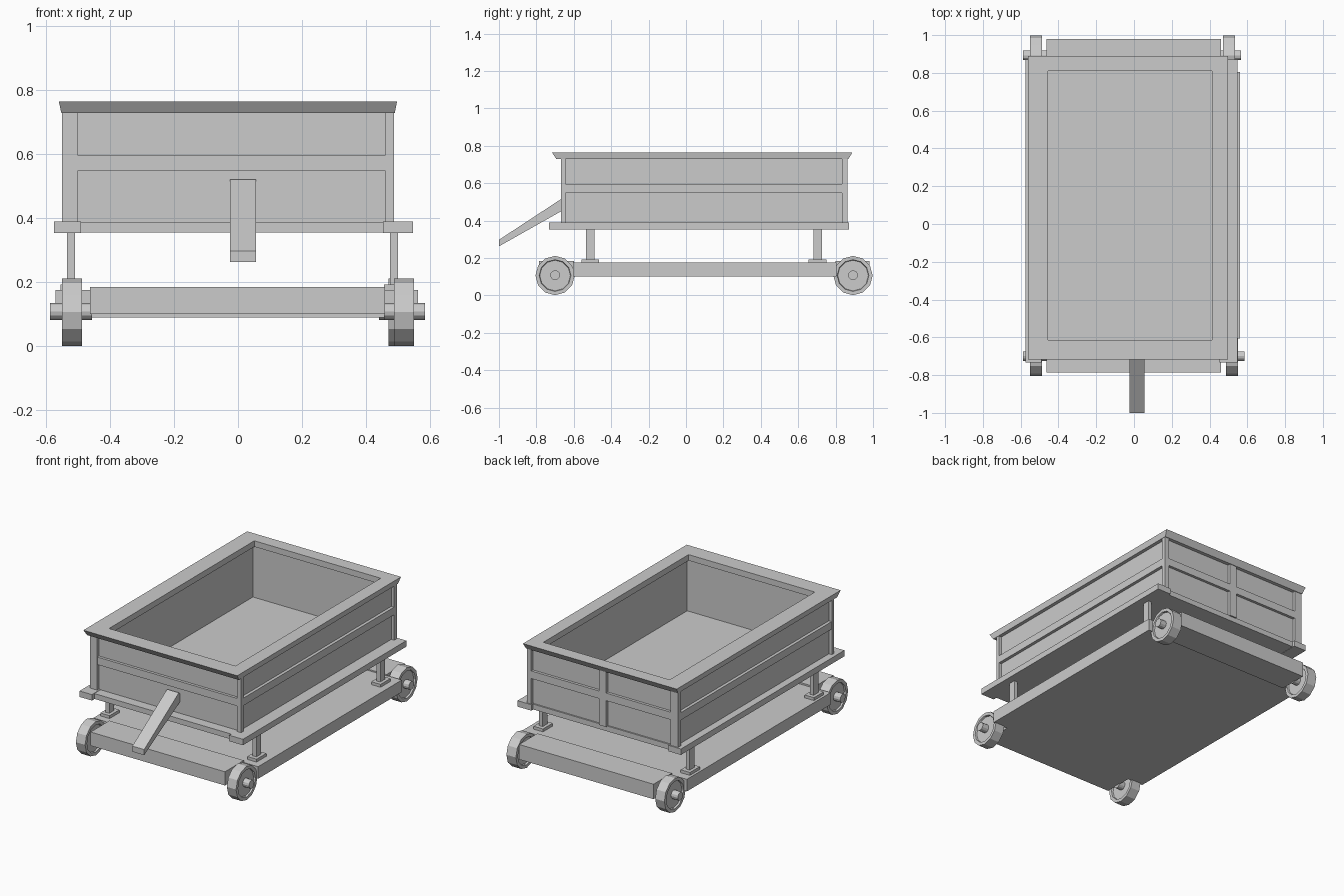
import bpy, bmesh, math
from mathutils import Matrix

if "Cube" in bpy.data.objects:
    bpy.data.objects.remove(bpy.data.objects["Cube"])


def finish(name, bm):
    bmesh.ops.recalc_face_normals(bm, faces=bm.faces)
    me = bpy.data.meshes.new(name)
    bm.to_mesh(me)
    bm.free()
    ob = bpy.data.objects.new(name, me)
    bpy.context.collection.objects.link(ob)
    return ob


def box(name, x, y, z):
    bm = bmesh.new()
    bmesh.ops.create_cube(bm, size=1)
    for v in bm.verts:
        for i, (a, b) in enumerate((x, y, z)):
            v.co[i] = b if v.co[i] > 0 else a
    return finish(name, bm)


def lathe(name, profile, sides, loc):
    """Closed (x, radius) profile spun about the x axis."""
    bm = bmesh.new()
    rings = []
    for i in range(sides):
        a = 2 * math.pi * i / sides
        rings.append([bm.verts.new((px, r * math.sin(a), r * math.cos(a))) for px, r in profile])
    n = len(profile)
    for i in range(sides):
        p, q = rings[i], rings[(i + 1) % sides]
        for j in range(n - 1):
            bm.faces.new((p[j], p[j + 1], q[j + 1], q[j]))
    for j in (0, n - 1):
        bm.faces.new([r[j] for r in rings])
    bmesh.ops.translate(bm, verts=bm.verts, vec=loc)
    return finish(name, bm)


# chassis: wide centre slab with narrower beams at both ends
box("chassis_slab", (-0.57, 0.562), (-0.605, 0.805), (0.10, 0.175))
box("chassis_front_beam", (-0.463, 0.46), (-0.785, -0.60), (0.10, 0.185))
box("chassis_rear_beam", (-0.463, 0.46), (0.80, 0.98), (0.09, 0.183))

# wheels with dished faces, and axle stubs
for end, y, xr, xa in (("front", -0.70, (0.487, 0.55), 0.584), ("rear", 0.893, (0.47, 0.535), 0.566)):
    for side, a, b, tip in (("left", -0.487, -0.55, -0.587), ("right", xr[0], xr[1], xa)):
        d = 0.01 if b > a else -0.01
        prof = [(a + d, 0.082), (a, 0.085), (a, 0.105), (b, 0.105), (b, 0.085), (b - d, 0.082)]
        lathe(f"{end}_{side}_wheel", prof, 12, (0, y, 0.106))
        lathe(f"{end}_{side}_axle", [(a - 3 * d, 0.026), (tip, 0.026)], 12, (0, y, 0.108))

# legs on foot plates
for side, x in (("left", -0.522), ("right", 0.488)):
    for end, y in (("front", -0.512), ("rear", 0.704)):
        box(f"{end}_{side}_leg", (x - 0.0125, x + 0.0125), (y - 0.023, y + 0.023), (0.175, 0.36))
        box(f"{end}_{side}_foot", (x - 0.032, x + 0.032), (y - 0.048, y + 0.048), (0.172, 0.193))

# platform under the body, side rails longer than the deck
box("deck", (-0.50, 0.46), (-0.71, 0.855), (0.355, 0.388))
box("left_deck_rail", (-0.575, -0.49), (-0.733, 0.871), (0.353, 0.39))
box("right_deck_rail", (0.453, 0.547), (-0.733, 0.871), (0.353, 0.39))

# body: floor and recessed wall panels
X0, X1, Y0, Y1, ZB, ZT = -0.55, 0.488, -0.667, 0.864, 0.385, 0.735
box("floor", (-0.52, 0.46), (-0.64, 0.84), (0.38, 0.405))
box("left_wall", (X0 + 0.02, -0.475), (Y0 + 0.02, Y1 - 0.02), (ZB, ZT))
box("right_wall", (0.433, X1 - 0.02), (Y0 + 0.02, Y1 - 0.02), (ZB, ZT))
box("front_wall", (X0 + 0.02, X1 - 0.02), (Y0 + 0.018, -0.63), (ZB, ZT))
box("rear_wall", (X0 + 0.02, X1 - 0.02), (0.825, Y1 - 0.018), (ZB, ZT))

# corner posts and rear centre post
for sx, x in (("left", (X0, -0.50)), ("right", (0.459, X1))):
    for sy, y in (("front", (Y0, -0.645)), ("rear", (0.835, Y1))):
        box(f"{sy}_{sx}_post", x, y, (ZB, ZT))
box("rear_centre_post", (-0.056, -0.006), (0.83, Y1), (ZB, ZT))

# middle rails round the body
RAIL = (0.548, 0.595)
box("front_rail", (-0.50, 0.459), (Y0 + 0.001, -0.64), RAIL)
box("rear_rail", (-0.50, 0.459), (0.835, Y1 - 0.001), RAIL)
box("left_rail", (X0 + 0.001, -0.51), (-0.645, 0.835), RAIL)
box("right_rail", (0.45, X1 - 0.001), (-0.645, 0.835), RAIL)

# flared top rim
bm = bmesh.new()
loops = []
for x0, x1, y0, y1, z in ((-0.56, 0.497, -0.717, 0.89, 0.765), (-0.552, 0.49, -0.693, 0.868, 0.728),
                          (-0.455, 0.413, -0.615, 0.81, 0.728), (-0.455, 0.413, -0.615, 0.81, 0.765)):
    loops.append([bm.verts.new(c) for c in ((x0, y0, z), (x1, y0, z), (x1, y1, z), (x0, y1, z))])
for i in range(4):
    p, q = loops[i], loops[(i + 1) % 4]
    for j in range(4):
        k = (j + 1) % 4
        bm.faces.new((p[j], p[k], q[k], q[j]))
finish("top_rim", bm)

# sloping handle
bm = bmesh.new()
side = [(-1.0, 0.262), (-1.0, 0.297), (-0.66, 0.52), (-0.64, 0.50), (-0.64, 0.465)]
face = bm.faces.new([bm.verts.new((-0.025, y, z)) for y, z in side])
ext = bmesh.ops.extrude_face_region(bm, geom=[face])
bmesh.ops.translate(bm, verts=[v for v in ext["geom"] if isinstance(v, bmesh.types.BMVert)], vec=(0.081, 0, 0))
finish("handle", bm)
